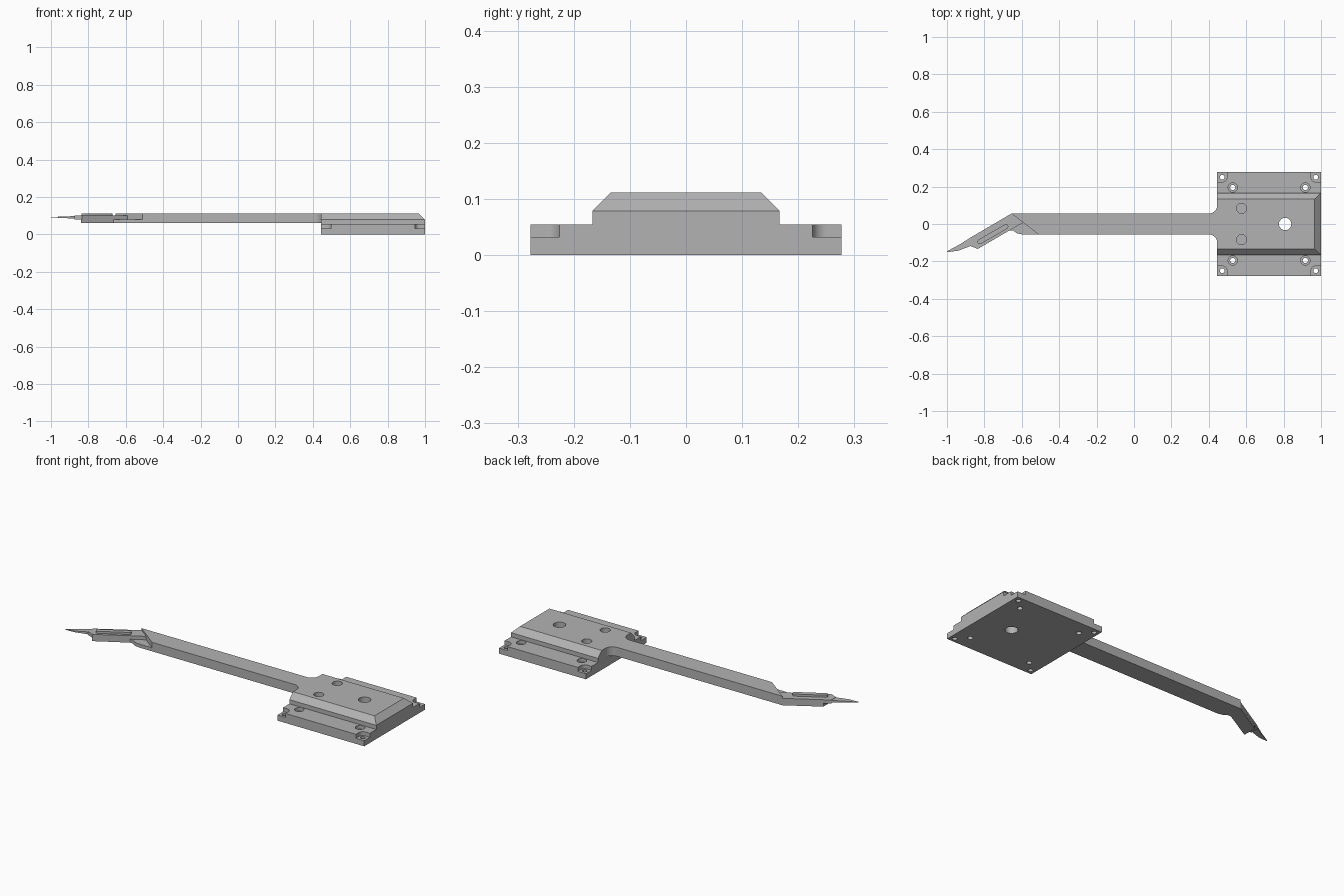
import bpy, bmesh, math
from mathutils import Vector

old = bpy.data.objects.get("Cube")
if old:
    bpy.data.objects.remove(old)

grey = bpy.data.materials.new("plain grey")
grey.use_nodes = True
grey.diffuse_color = (0.45, 0.45, 0.45, 1)
grey.node_tree.nodes["Principled BSDF"].inputs["Base Color"].default_value = (0.45, 0.45, 0.45, 1)


def finish(name, bm):
    bmesh.ops.recalc_face_normals(bm, faces=bm.faces)
    mesh = bpy.data.meshes.new(name)
    bm.to_mesh(mesh)
    bm.free()
    obj = bpy.data.objects.new(name, mesh)
    bpy.context.collection.objects.link(obj)
    mesh.materials.append(grey)
    return obj


def loft(name, lower, upper, z0, z1):
    """Solid between two matching outlines."""
    bm = bmesh.new()
    a = [bm.verts.new((x, y, z0)) for x, y in lower]
    b = [bm.verts.new((x, y, z1)) for x, y in upper]
    bm.faces.new(a)
    bm.faces.new(b)
    for i in range(len(a)):
        j = (i + 1) % len(a)
        bm.faces.new((a[i], a[j], b[j], b[i]))
    return finish(name, bm)


def prism(name, outline, z0, z1):
    return loft(name, outline, outline, z0, z1)


def rect(x0, x1, y):
    return [(x0, -y), (x1, -y), (x1, y), (x0, y)]


def arc(cx, cy, r, start, end, n=10):
    angles = [math.radians(start + (end - start) * i / n) for i in range(n + 1)]
    return [(cx + r * math.cos(t), cy + r * math.sin(t)) for t in angles]


def disc(cx, cy, r):
    return arc(cx, cy, r, 0, 360, 32)[:-1]


def stadium(p, q, r):
    d = Vector(q) - Vector(p)
    t = math.degrees(math.atan2(d.y, d.x))
    return arc(*q, r, t - 90, t + 90) + arc(*p, r, t + 90, t + 270)


def cut(target, cutters):
    for c in cutters:
        c.hide_render = True
        mod = target.modifiers.new(c.name, 'BOOLEAN')
        mod.operation, mod.solver, mod.object = 'DIFFERENCE', 'EXACT', c
    bpy.context.view_layer.update()
    mesh = bpy.data.meshes.new_from_object(target.evaluated_get(bpy.context.evaluated_depsgraph_get()))
    target.modifiers.clear()
    target.data = mesh
    for c in cutters:
        bpy.data.objects.remove(c)


# Mounting plate and chamfered raised block
LEFT, RIGHT, MID = 0.445, 1.0, 0.722
base = prism("base_plate", rect(LEFT, RIGHT, 0.277), 0, 0.055)
riser = prism("raised_block", rect(LEFT, RIGHT, 0.167), 0.055, 0.079)
cap = loft("chamfered_cap", rect(LEFT, RIGHT, 0.167), rect(LEFT, 0.966, 0.134), 0.079, 0.112)

# Corner pockets and screw holes in the plate
cutters = []
for sx in (-1, 1):
    for sy in (-1, 1):
        hx, hy = MID + sx * 0.25, sy * 0.25
        corner = [(0.04, 0.04), (-0.025, 0.04)] + arc(0, 0, 0.025, 180, 270) + [(0.04, -0.025)]
        cutters.append(prism("corner_pocket", [(hx + sx * x, hy + sy * y) for x, y in corner], 0.032, 0.07))
        cutters.append(prism("corner_hole", disc(hx, hy, 0.013), -0.02, 0.05))
        ix, iy = MID + sx * 0.194, sy * 0.195
        cutters.append(prism("screw_seat", disc(ix, iy, 0.025), 0.035, 0.07))
        cutters.append(prism("screw_hole", disc(ix, iy, 0.014), -0.02, 0.05))
cutters.append(prism("centre_hole", disc(0.808, 0, 0.033), -0.02, 0.2))
cut(base, cutters)
cut(riser, [prism("centre_hole", disc(0.808, 0, 0.033), 0, 0.2)])
cut(cap, [prism("centre_hole", disc(0.808, 0, 0.033), 0, 0.2)]
    + [prism("dowel_hole", disc(0.575, sy * 0.084, 0.027), 0.085, 0.2) for sy in (-1, 1)])

# Long arm with filleted root and slanted upper end
W, R = 0.056, 0.045
root = arc(LEFT - R, W + R, R, 0, -90)
arm_top = [(-0.51, -W)] + [(x, -y) for x, y in reversed(root)] + root + [(-0.655, W)]
prism("arm_upper", arm_top, 0.08, 0.112)
heel = [(-0.595, -W), (-0.625, -0.05), (-0.645, -0.036), (-0.665, -0.034)]
arm_low = [(-0.51, -W)] + arm_top[1:-1] + [(-0.655, W), (-0.84, -0.053), (-0.84, -0.133)] + heel[::-1]
prism("arm_lower", arm_low, 0.06, 0.08)

# Angled probe blade, tapering to a thin tip
prism("blade_body", [(-0.655, W), (-0.875, -0.073), (-0.875, -0.118), (-0.835, -0.133),
                     (-0.665, -0.034), (-0.59, 0.008)], 0.08, 0.1)
bm = bmesh.new()
sections = [((-0.875, -0.073), (-0.875, -0.118), 0.084, 0.098),
            ((-0.93, -0.108), (-0.94, -0.143), 0.088, 0.095),
            ((-1.0, -0.146), (-0.995, -0.15), 0.09, 0.093)]
rings = [[bm.verts.new((*p, z0)), bm.verts.new((*q, z0)), bm.verts.new((*q, z1)), bm.verts.new((*p, z1))]
         for p, q, z0, z1 in sections]
bm.faces.new(rings[0])
bm.faces.new(rings[-1])
for a, b in zip(rings, rings[1:]):
    for i in range(4):
        j = (i + 1) % 4
        bm.faces.new((a[i], a[j], b[j], b[i]))
finish("blade_tip", bm)

# Raised rounded rib along the blade
prism("blade_rib", stadium((-0.825, -0.095), (-0.685, -0.014), 0.013), 0.1, 0.112)

# Smooth the round walls, keep the edges crisp
bpy.ops.object.select_all(action='DESELECT')
for o in bpy.context.scene.objects:
    if o.type == 'MESH':
        o.select_set(True)
        bpy.context.view_layer.objects.active = o
bpy.ops.object.shade_smooth_by_angle(angle=math.radians(25))
